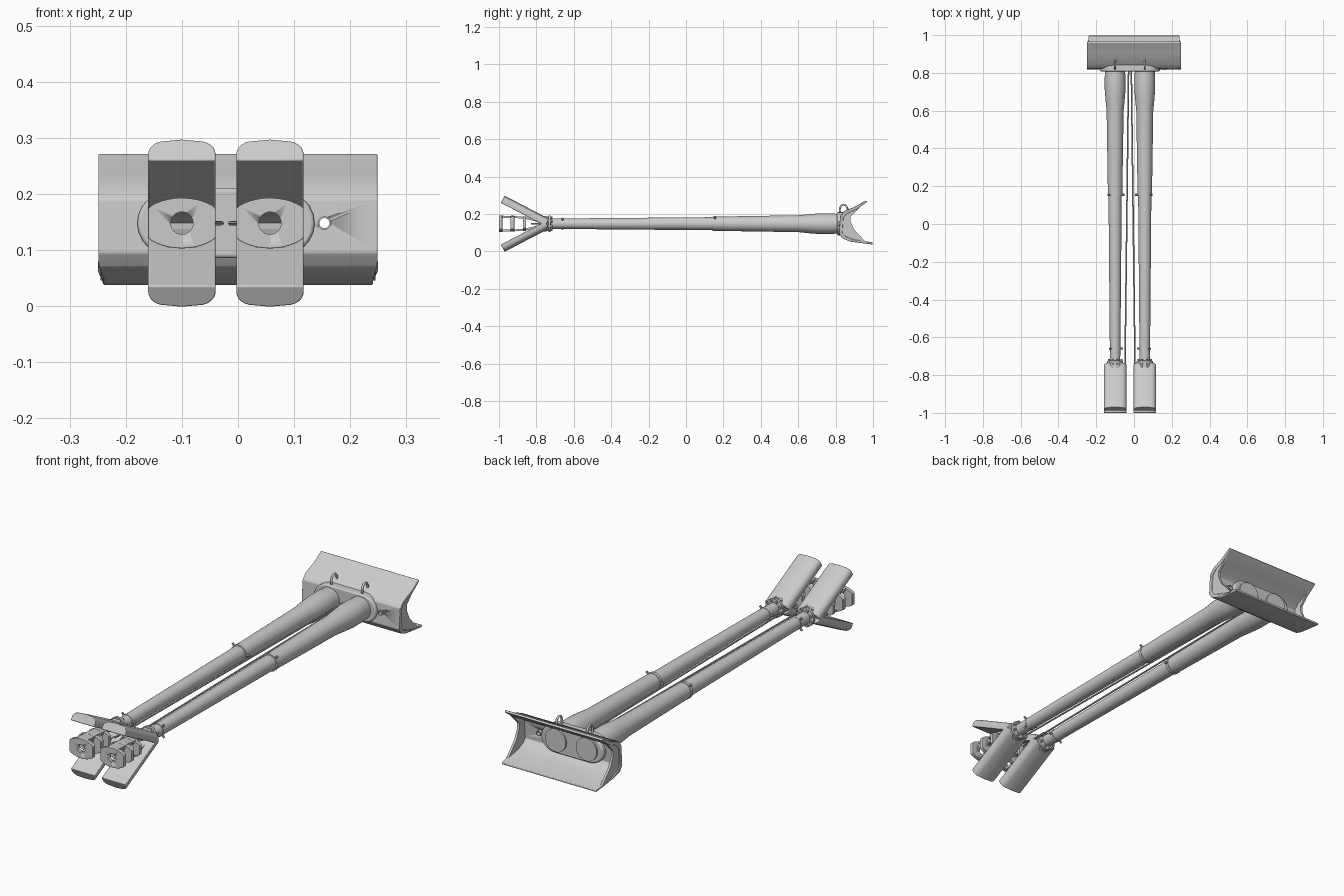
import bpy, bmesh, math
from mathutils import Vector, Matrix

if "Cube" in bpy.data.objects:
    bpy.data.objects.remove(bpy.data.objects["Cube"])

MID, ZC = -0.0215, 0.148          # symmetry plane of the twin barrels, bore height
HALF = 0.0785                     # bore offset from that plane

steel = bpy.data.materials.new("light grey steel")
steel.diffuse_color = (0.6, 0.6, 0.6, 1)
steel.use_nodes = True
steel.node_tree.nodes["Principled BSDF"].inputs["Base Color"].default_value = steel.diffuse_color


def finish(name, bm, angle=35, bevel=0.0):
    bmesh.ops.recalc_face_normals(bm, faces=bm.faces)
    me = bpy.data.meshes.new(name)
    bm.to_mesh(me)
    bm.free()
    me.materials.append(steel)
    ob = bpy.data.objects.new(name, me)
    bpy.context.collection.objects.link(ob)
    if bevel:
        m = ob.modifiers.new("soft edges", 'BEVEL')
        m.width, m.segments, m.limit_method = bevel, 3, 'ANGLE'
    bpy.ops.object.select_all(action='DESELECT')
    ob.select_set(True)
    bpy.context.view_layer.objects.active = ob
    bpy.ops.object.shade_smooth_by_angle(angle=math.radians(angle))
    return ob


def lathe(name, profile, cx, n=32):
    """Revolve (y, radius) points about a bore axis."""
    bm = bmesh.new()
    rings = [[bm.verts.new((cx + r * math.cos(2 * math.pi * i / n), y,
                            ZC + r * math.sin(2 * math.pi * i / n)))
              for i in range(n)] for y, r in profile]
    for a, b in zip(rings, rings[1:]):
        for i in range(n):
            j = (i + 1) % n
            bm.faces.new((a[i], a[j], b[j], b[i]))
    bm.faces.new(rings[0])
    bm.faces.new(rings[-1])
    return finish(name, bm)


def extrude(name, pts, axis, lo, hi, matrix=None, **kw):
    """Prism from a 2D outline: along x the points are (y, z), along y (x, z)."""
    bm = bmesh.new()
    at = (lambda p, t: (t, p[0], p[1])) if axis == 'x' else (lambda p, t: (p[0], t, p[1]))
    a = [bm.verts.new(at(p, lo)) for p in pts]
    b = [bm.verts.new(at(p, hi)) for p in pts]
    bm.faces.new(a)
    bm.faces.new(b)
    for i in range(len(pts)):
        j = (i + 1) % len(pts)
        bm.faces.new((a[i], a[j], b[j], b[i]))
    if matrix:
        bm.transform(matrix)
    return finish(name, bm, **kw)


def rod(name, p, q, r, n=10):
    p, q = Vector(p), Vector(q)
    bm = bmesh.new()
    rot = (q - p).to_track_quat('Z', 'Y').to_matrix().to_4x4()
    bmesh.ops.create_cone(bm, cap_ends=True, segments=n, radius1=r, radius2=r,
                          depth=(q - p).length,
                          matrix=Matrix.Translation((p + q) / 2) @ rot)
    return finish(name, bm)


def tube_path(name, pts, r):
    cu = bpy.data.curves.new(name, 'CURVE')
    cu.dimensions, cu.bevel_depth, cu.bevel_resolution = '3D', r, 3
    cu.use_fill_caps = True
    sp = cu.splines.new('POLY')
    sp.points.add(len(pts) - 1)
    for s, p in zip(sp.points, pts):
        s.co = (*p, 1)
    cu.materials.append(steel)
    bpy.context.collection.objects.link(bpy.data.objects.new(name, cu))


def cut(ob, cutter):
    m = ob.modifiers.new("cut", 'BOOLEAN')
    m.operation, m.object, m.solver = 'DIFFERENCE', cutter, 'EXACT'
    cutter.hide_render = True
    cutter.hide_viewport = True


def arc(cx, cz, rx, rz, a0, a1, n):
    return [(cx + rx * math.cos(math.radians(a0 + (a1 - a0) * i / n)),
             cz + rz * math.sin(math.radians(a0 + (a1 - a0) * i / n))) for i in range(n + 1)]


for side, label in ((-1, "left"), (1, "right")):
    cx = MID + side * HALF

    # tapered barrel with stepped sleeve and swollen root
    lathe(label + "_barrel", [(-0.76, 0.026), (-0.66, 0.028), (0.15, 0.035), (0.15, 0.038),
                              (0.60, 0.045), (0.65, 0.050), (0.71, 0.055), (0.78, 0.055),
                              (0.80, 0.053), (0.87, 0.053)], cx)

    # muzzle collar with bolts
    lathe(label + "_collar", [(-0.765, 0.030), (-0.76, 0.041), (-0.745, 0.041), (-0.744, 0.036),
                              (-0.737, 0.036), (-0.736, 0.043), (-0.725, 0.043),
                              (-0.722, 0.028)], cx, 24)
    for k in range(8):
        a = math.radians(22.5 + 45 * k)
        x, z = cx + 0.036 * math.cos(a), ZC + 0.036 * math.sin(a)
        rod(label + "_collar_bolt", (x, -0.77, z), (x, -0.715, z), 0.006, 6)

    # diverging deflector plates: flat inside, rounded outside
    for up in (1, -1):
        w = 0.06
        pts = [(-w, 0), (w, 0), (w, 0.014)] + arc(w - 0.03, 0.014, 0.03, 0.026, 15, 75, 4) \
            + [(0, 0.043)] + arc(-w + 0.03, 0.014, 0.03, 0.026, 105, 165, 4) + [(-w, 0.014)]
        mat = Matrix.Translation((cx, -0.752, ZC - up * 0.012)) \
            @ Matrix.Rotation(-up * math.radians(27.5), 4, 'X') @ Matrix.Diagonal((1, 1, up, 1))
        extrude(label + "_deflector_plate", pts, 'y', -0.268, 0.0, mat, bevel=0.003)

    # lens-shaped baffles with a bore, joined above and below
    lens = arc(0, ZC, 0.075, 0.045, 35, 145, 12) + arc(0, ZC, 0.075, 0.045, 215, 325, 12)
    lens = [(cx + max(-0.06, min(0.06, x)), z) for x, z in lens]
    bore = rod(label + "_bore_cutter", (cx, -1.05, ZC), (cx, -0.80, ZC), 0.02, 24)
    for y0, y1, s in ((-1.0, -0.982, 1.0), (-0.938, -0.918, 0.95), (-0.872, -0.855, 0.85)):
        pts = [(cx + (x - cx) * s, ZC + (z - ZC) * s) for x, z in lens]
        cut(extrude(label + "_baffle", pts, 'y', y0, y1, bevel=0.002), bore)
    for up in (1, -1):
        pts = [(-0.99, ZC + up * 0.043), (-0.92, ZC + up * 0.041), (-0.86, ZC + up * 0.036),
               (-0.76, ZC + up * 0.012), (-0.76, ZC + up * 0.002), (-0.86, ZC + up * 0.026),
               (-0.92, ZC + up * 0.031), (-0.99, ZC + up * 0.032)]
        extrude(label + "_baffle_bridge", pts, 'x', cx - 0.026, cx + 0.026)

    # clamp bands with studs
    for y, r in ((-0.66, 0.0285), (0.155, 0.039)):
        lathe(label + "_clamp_band", [(y - 0.008, r - 0.003), (y - 0.007, r + 0.001),
                                      (y + 0.007, r + 0.001), (y + 0.008, r - 0.003)], cx)
        d = 0.707 * side
        for sx, sz in ((d, 0.707), (d, -0.707)) if y < 0 else ((d, 0.707),):
            rod(label + "_clamp_stud", (cx + sx * r * 0.9, y, ZC + sz * r * 0.9),
                (cx + sx * (r + 0.013), y, ZC + sz * (r + 0.013)), 0.005)
        rod(label + "_rod_bracket", (cx - side * r * 0.9, y, ZC),
            (cx - side * (r + 0.012), y, ZC), 0.006)

    # thin control rod beside the barrel
    rod(label + "_control_rod", (MID + side * 0.027, -0.83 if side < 0 else -0.77, ZC),
        (MID + side * 0.007, 0.84, ZC), 0.004, 8)

    # lifting hook on the shield
    tube_path(label + "_lifting_hook",
              [(cx, 0.833 - 0.021 * math.cos(math.radians(a)) + 0.01,
                0.222 + 0.028 * math.sin(math.radians(a))) for a in range(-40, 221, 20)], 0.005)

# shield: trough section with flared top flange and bottom lip
outer = [(0.997, 0.037), (0.88, 0.052), (0.835, 0.070), (0.818, 0.095),
         (0.824, 0.190), (0.845, 0.215), (0.905, 0.240), (0.960, 0.272)]
inner = [(0.968, 0.265), (0.915, 0.226), (0.862, 0.203), (0.842, 0.183),
         (0.836, 0.100), (0.850, 0.083), (0.89, 0.066), (0.997, 0.048)]
shield = extrude("shield", outer + inner, 'x', -0.249, 0.249, bevel=0.003)
for v in shield.data.vertices:           # lip tapers in at the bottom corners
    if v.co.z < 0.055:
        v.co.x *= 0.965

# end walls with notched rear edge
wall = [(0.955, 0.262), (0.875, 0.172), (0.915, 0.175), (0.925, 0.105), (0.965, 0.046),
        (0.88, 0.058), (0.838, 0.073), (0.822, 0.096), (0.828, 0.188), (0.848, 0.212),
        (0.905, 0.236)]
wall[1:4] = [(0.880, 0.185), (0.880, 0.160), (0.900, 0.115)]
for s in (-1, 1):
    extrude("shield_end_wall", wall, 'x', s * 0.234, s * 0.245)

# raised pad around the barrel roots
pad = arc(MID + 0.088, ZC, 0.07, 0.062, -90, 90, 12) + arc(MID - 0.088, ZC, 0.07, 0.062, 90, 270, 12)
extrude("barrel_root_pad", pad, 'y', 0.808, 0.862, bevel=0.006)

# sight port
port = rod("sight_port_cutter", (0.154, 0.79, ZC), (0.154, 0.90, ZC), 0.009, 20)
cut(shield, port)
sleeve = rod("sight_port_sleeve", (0.154, 0.815, ZC), (0.154, 0.855, ZC), 0.012, 20)
cut(sleeve, port)
